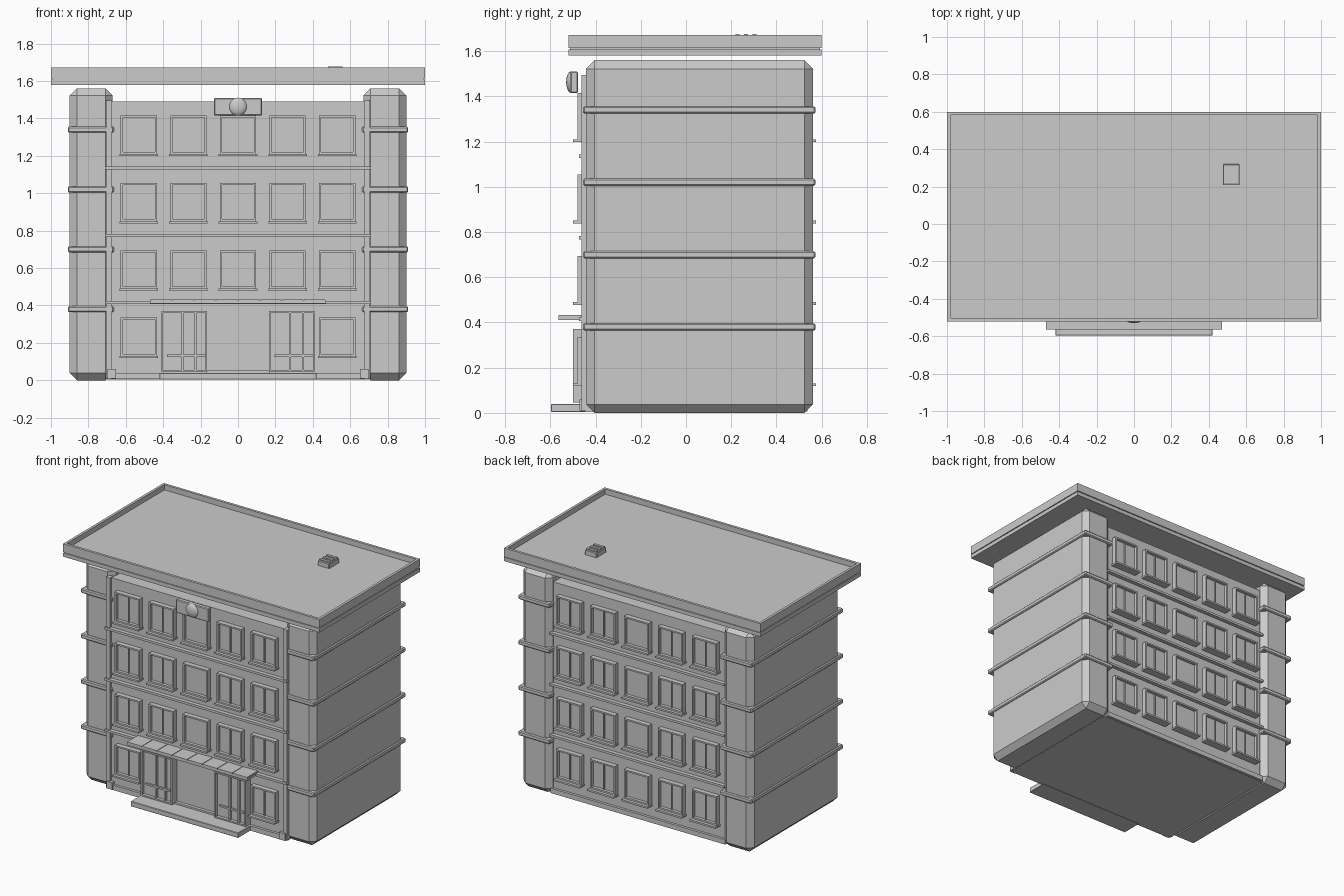
import bpy, bmesh, math
from mathutils import Matrix, Vector

cube = bpy.data.objects.get("Cube")
if cube:
    bpy.data.objects.remove(cube, do_unlink=True)

GREY = 0.6
stone = bpy.data.materials.new("plain grey")
stone.use_nodes = True
stone.diffuse_color = (GREY, GREY, GREY, 1)
stone.node_tree.nodes["Principled BSDF"].inputs["Base Color"].default_value = (GREY, GREY, GREY, 1)


def build(name, boxes, bevel=0):
    """One object from boxes, each given as x, y and z ranges."""
    bm = bmesh.new()
    for xr, yr, zr in boxes:
        pairs = [sorted(r) for r in (xr, yr, zr)]
        mid = Vector([(a + b) / 2 for a, b in pairs])
        size = [b - a for a, b in pairs]
        bmesh.ops.create_cube(bm, size=1, matrix=Matrix.Translation(mid) @ Matrix.Diagonal((*size, 1)))
    if bevel:
        bmesh.ops.bevel(bm, geom=bm.edges[:], offset=bevel, segments=1, affect='EDGES')
    mesh = bpy.data.meshes.new(name)
    bm.to_mesh(mesh)
    bm.free()
    mesh.materials.append(stone)
    obj = bpy.data.objects.new(name, mesh)
    bpy.context.collection.objects.link(obj)
    return obj


def frame(x0, x1, z0, z1, w, yr):
    """Four bars around an opening."""
    return [((x0, x0 + w), yr, (z0, z1)), ((x1 - w, x1), yr, (z0, z1)),
            ((x0 + w, x1 - w), yr, (z1 - w, z1)), ((x0 + w, x1 - w), yr, (z0, z0 + w))]


FRONT, BACK = -0.445, 0.52
FLOOR = 0.36
COLUMNS = [-0.53, -0.265, 0, 0.265, 0.53]


def window(x, z, wall, side):
    def out(a, b):
        return (wall + side * a, wall + side * b)
    x0, x1, z1 = x - 0.097, x + 0.097, z + 0.205
    parts = frame(x0, x1, z, z1, 0.011, out(-0.005, 0.034))
    parts.append(((x0, x1), out(-0.005, 0.012), (z, z1)))
    parts.append(((x - 0.103, x + 0.103), out(-0.005, 0.055), (z - 0.012, z)))
    if x:
        parts.append(((x - 0.004, x + 0.004), out(0.01, 0.02), (z, z1)))
    return parts


# Main block
build("main_block", [((-0.7, 0.7), (FRONT, BACK), (0.004, 1.49))])

# Windows, string courses and plinth on both long walls
for label, wall, side in (("front", FRONT, -1), ("back", BACK, 1)):
    panes = []
    for row in range(4):
        for x in COLUMNS:
            if side > 0 or row > 0 or abs(x) > 0.5:
                panes += window(x, 0.13 + FLOOR * row, wall, side)
    build(label + "_windows", panes)
    reach = 0.71 if side < 0 else 0.68
    build(label + "_string_courses",
          [((-reach, reach), (wall, wall + side * 0.028), (z - 0.008, z + 0.008))
           for z in [0.415 + FLOOR * i for i in range(3)]])
    build(label + "_plinth", [((-0.68, 0.68), (wall, wall + side * 0.018), (0.006, 0.04))])

# End towers with chamfered edges, belts and front pilasters
for label, s in (("left", 1), ("right", -1)):
    build(label + "_tower", [((s * 0.67, s * 0.90), (-0.442, 0.562), (0, 1.56))], 0.038)
    belts = build(label + "_tower_belts",
                  [((s * 0.664, s * 0.91), (-0.455, 0.572), (z - 0.016, z + 0.016))
                   for z in [0.38 + 0.32 * i for i in range(4)]], 0.006)
    build(label + "_pilaster", [((s * 0.675, s * 0.705), (-0.463, -0.42), (0.01, 1.495)),
                                ((s * 0.652, s * 0.697), (-0.472, -0.42), (0.01, 0.06))])

# Roof slab with a grooved edge and raised rim
build("roof_slab", [((-1, 1), (-0.52, 0.6), (1.58, 1.607)),
                    ((-0.993, 0.993), (-0.513, 0.593), (1.605, 1.635))])
RIM = 0.018
build("roof_rim", [((s, s * (1 - RIM)), (-0.52, 0.6), (1.613, 1.672)) for s in (-1, 1)] +
      [((-1 + RIM, 1 - RIM), (y, y + RIM), (1.613, 1.672)) for y in (-0.52, 0.6 - RIM)])

# Roof vent with slats
build("roof_vent", [((0.475, 0.565), (0.21, 0.32), (1.63, 1.67))], 0.004)
build("roof_vent_slats", [((0.48, 0.56), (y, y + 0.018), (1.665, 1.677))
                          for y in (0.218, 0.256, 0.294)])

# Glazed entrance bays
for label, x0 in (("left", 0.165), ("right", -0.41)):
    x1 = x0 + 0.245
    yr = (-0.5, FRONT + 0.005)
    bars = frame(x0, x1, 0.045, 0.37, 0.01, yr)
    bars.append(((x0, x1), (-0.478, FRONT + 0.005), (0.045, 0.37)))
    for x in (x0 + 0.113, x0 + 0.183):
        bars.append(((x - 0.006, x + 0.006), (-0.492, -0.47), (0.05, 0.365)))
    bars.append(((x0 + 0.03, x1 - 0.01), (-0.49, -0.47), (0.125, 0.137)))
    build(label + "_entrance_bay", bars)

# Entrance canopy with tiled top, and step
build("canopy", [((-0.47, 0.47), (-0.565, FRONT), (0.41, 0.426))])
TILE = 0.94 / 8
build("canopy_tiles", [((-0.47 + TILE * i, -0.474 + TILE * (i + 1)), (-0.565, FRONT), (0.424, 0.433))
                       for i in range(8)])
build("entrance_step", [((-0.42, 0.42), (-0.597, FRONT), (0.004, 0.04))], 0.003)
build("door_sill", [((-0.17, 0.17), (-0.468, FRONT), (0.038, 0.052))])

# Emblem panel with a domed disc
build("emblem_panel", [((-0.128, 0.128), (-0.512, -0.478), (1.415, 1.51))], 0.005)
bpy.ops.mesh.primitive_uv_sphere_add(segments=24, ring_count=12, radius=1, location=(0, -0.508, 1.463))
disc = bpy.context.object
disc.name = "emblem_disc"
disc.scale = (0.048, 0.022, 0.048)
disc.data.materials.append(stone)
bpy.ops.object.shade_smooth_by_angle(angle=math.radians(40))
